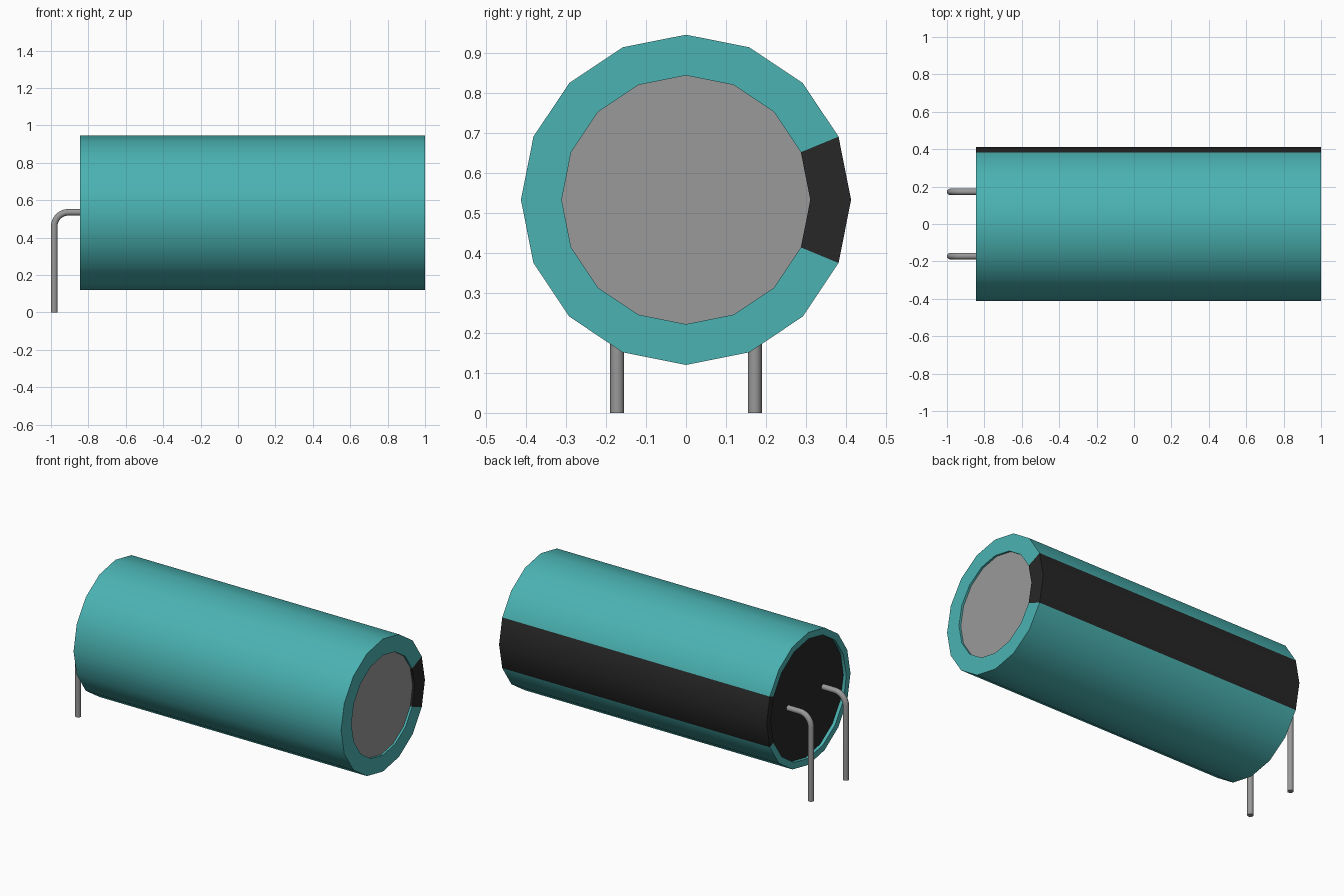
import bpy
import bmesh
import math

cube = bpy.data.objects.get("Cube")
if cube:
    bpy.data.objects.remove(cube, do_unlink=True)

AXIS_Z = 0.533
SIDES = 16


def material(name, color, metallic=0.0):
    m = bpy.data.materials.new(name)
    m.use_nodes = True
    m.diffuse_color = (*color, 1)
    bsdf = next(n for n in m.node_tree.nodes if n.type == 'BSDF_PRINCIPLED')
    bsdf.inputs["Base Color"].default_value = (*color, 1)
    return m


teal = material("teal", (0.07, 0.45, 0.45))
black = material("black", (0.02, 0.02, 0.02))
grey = material("metal grey", (0.32, 0.32, 0.32))


def smooth(obj):
    bpy.ops.object.select_all(action='DESELECT')
    obj.select_set(True)
    bpy.context.view_layer.objects.active = obj
    bpy.ops.object.shade_smooth_by_angle(angle=math.radians(30))


def add_mesh(name, bm, mats):
    mesh = bpy.data.meshes.new(name)
    bm.to_mesh(mesh)
    bm.free()
    for m in mats:
        mesh.materials.append(m)
    obj = bpy.data.objects.new(name, mesh)
    bpy.context.collection.objects.link(obj)
    return obj


def ring(bm, x, r):
    """Ring of vertices around the x axis; index 0 points to +y."""
    step = 2 * math.pi / SIDES
    return [bm.verts.new((x, r * math.cos(i * step), AXIS_Z + r * math.sin(i * step)))
            for i in range(SIDES)]


# Sleeve: lathed wrapper with rolled-over rims and a black stripe at the back
profile = [(-0.825, 0.372), (-0.845, 0.372), (-0.845, 0.413),
           (1.0, 0.413), (1.0, 0.311), (0.987, 0.311)]
bm = bmesh.new()
rings = [ring(bm, x, r) for x, r in profile]
for a, b in zip(rings, rings[1:]):
    for i in range(SIDES):
        j = (i + 1) % SIDES
        f = bm.faces.new((a[i], b[i], b[j], a[j]))
        # the two sectors either side of +y form the stripe
        f.material_index = 1 if i in (0, SIDES - 1) else 0
        f.normal_update()
bm.normal_update()
for f in bm.faces:
    c = f.calc_center_median()
    # the outer wall decides the winding of the whole shell
    if abs(c.x) < 0.5:
        outward = f.normal.y * c.y + f.normal.z * (c.z - AXIS_Z)
        break
if outward < 0:
    bmesh.ops.reverse_faces(bm, faces=bm.faces[:])
smooth(add_mesh("sleeve", bm, [teal, black]))


# End discs, slightly recessed behind the rims
def disc(name, x, r, mat, side):
    bm = bmesh.new()
    verts = ring(bm, x, r)
    f = bm.faces.new(verts)
    f.normal_update()
    if f.normal.x * side < 0:
        f.normal_flip()
    add_mesh(name, bm, [mat])


disc("can_top", 0.987, 0.311, grey, 1)
disc("base_seal", -0.825, 0.372, black, -1)


# Leads: round wire leaving the seal and bending down to the ground
def lead(name, y):
    px, pz, bend = -0.9825, 0.535, 0.075
    pts = [(-0.82, pz)]
    for k in range(9):
        a = math.pi / 2 * (1 + k / 8)
        pts.append((px + bend + bend * math.cos(a), pz - bend + bend * math.sin(a)))
    pts.append((px, 0.0))
    cu = bpy.data.curves.new(name, 'CURVE')
    cu.dimensions = '3D'
    cu.bevel_depth = 0.0175
    cu.bevel_resolution = 6
    cu.use_fill_caps = True
    sp = cu.splines.new('POLY')
    sp.points.add(len(pts) - 1)
    for p, (x, z) in zip(sp.points, pts):
        p.co = (x, y, z, 1)
    cu.materials.append(grey)
    obj = bpy.data.objects.new(name, cu)
    bpy.context.collection.objects.link(obj)
    bpy.ops.object.select_all(action='DESELECT')
    obj.select_set(True)
    bpy.context.view_layer.objects.active = obj
    bpy.ops.object.convert(target='MESH')
    smooth(bpy.context.view_layer.objects.active)


lead("lead_front", -0.172)
lead("lead_back", 0.172)
